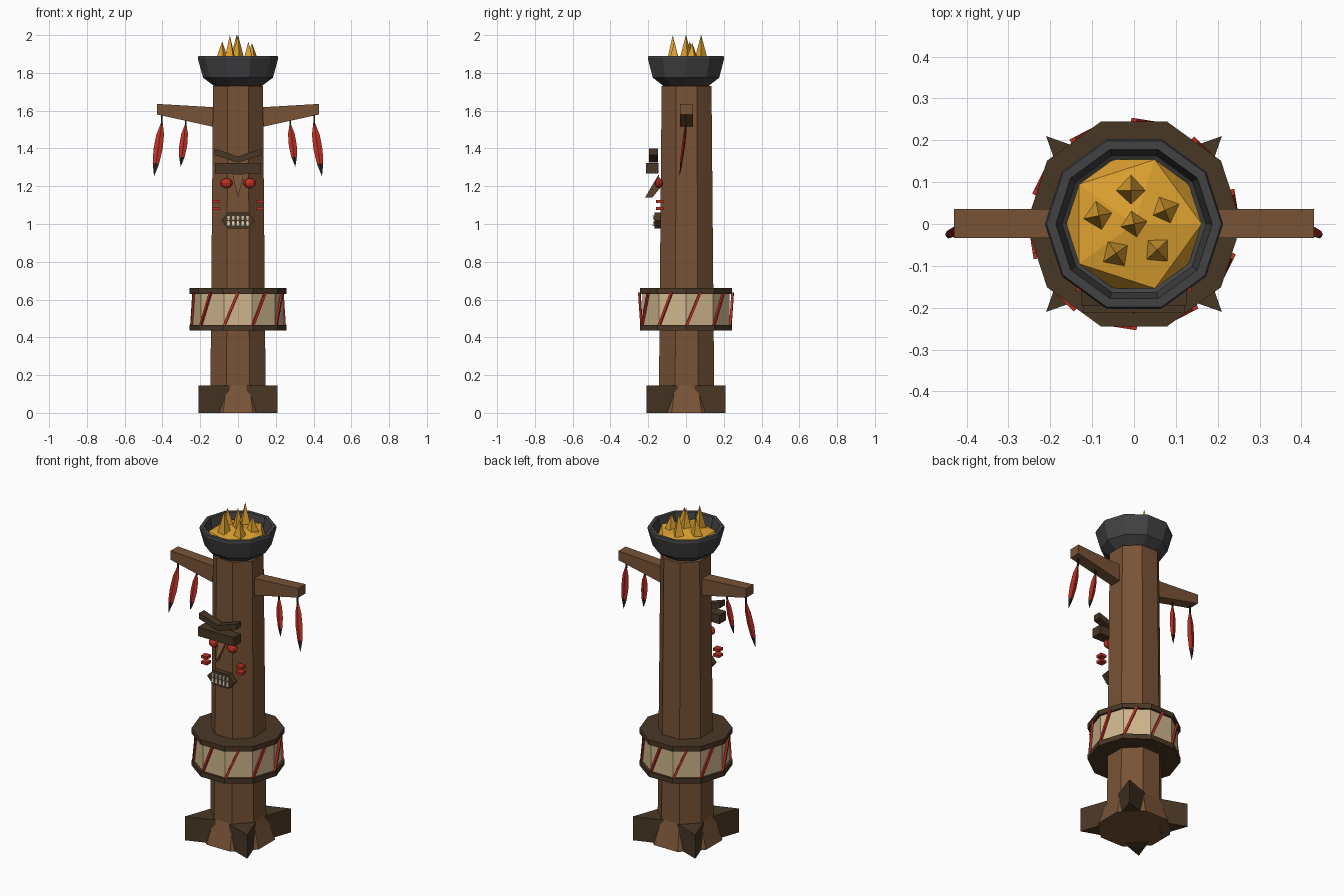
import bpy, math
from mathutils import Vector

if "Cube" in bpy.data.objects:
    bpy.data.objects.remove(bpy.data.objects["Cube"])


def material(name, r, g, b):
    m = bpy.data.materials.new(name)
    lin = [((c / 255 + 0.055) / 1.055) ** 2.4 for c in (r, g, b)]
    m.diffuse_color = (*lin, 1)
    m.use_nodes = True
    m.node_tree.nodes["Principled BSDF"].inputs["Base Color"].default_value = m.diffuse_color
    return m


WOOD = material("brown_wood", 120, 83, 54)
DARK = material("dark_wood", 73, 55, 37)
RED = material("red_paint", 190, 48, 36)
GOLD = material("golden_ember", 222, 162, 48)
IRON = material("charcoal_iron", 66, 66, 68)
HIDE = material("tan_hide", 206, 181, 140)
BLACK = material("feather_tip", 46, 36, 28)
BONE = material("bone", 216, 206, 178)


def mesh(name, verts, faces, *mats):
    me = bpy.data.meshes.new(name)
    me.from_pydata([tuple(v) for v in verts], [], faces)
    for m in mats:
        me.materials.append(m)
    ob = bpy.data.objects.new(name, me)
    bpy.context.collection.objects.link(ob)
    return ob


def lathe(name, rings, n, mat, phase=0.0, loc=(0, 0, 0)):
    """Stack of n-sided rings given as (radius, z), closed at both ends."""
    verts, faces = [], []
    for r, z in rings:
        for i in range(n):
            a = phase + math.tau * i / n
            verts.append((r * math.cos(a), r * math.sin(a), z))
    for k in range(len(rings) - 1):
        for i in range(n):
            j = (i + 1) % n
            faces.append((k * n + i, k * n + j, k * n + n + j, k * n + n + i))
    faces.append(tuple(reversed(range(n))))
    faces.append(tuple(range((len(rings) - 1) * n, len(rings) * n)))
    ob = mesh(name, verts, faces, mat)
    ob.location = loc
    return ob


def hull_box(name, end_a, end_b, *mats):
    """Solid between two matching four-point ends."""
    faces = [(3, 2, 1, 0), (4, 5, 6, 7)]
    faces += [(i, (i + 1) % 4, 4 + (i + 1) % 4, 4 + i) for i in range(4)]
    return mesh(name, list(end_a) + list(end_b), faces, *mats)


def box(name, x, y, z, mat):
    lo, hi = [[(x[0], y[0], h), (x[1], y[0], h), (x[1], y[1], h), (x[0], y[1], h)] for h in z]
    return hull_box(name, lo, hi, mat)


def fix_normals(ob):
    import bmesh
    bm = bmesh.new()
    bm.from_mesh(ob.data)
    bmesh.ops.recalc_face_normals(bm, faces=bm.faces)
    bm.to_mesh(ob.data)
    bm.free()


# Octagonal post with flared foot
c8 = math.cos(math.pi / 8)
lathe("post", [(0.192 / c8, 0), (0.146 / c8, 0.145), (0.132 / c8, 1.73)], 8, WOOD,
      math.pi / 8, (0, 0.003, 0))

# Wedge-shaped foot spurs on the diagonals
for k in range(4):
    a = math.pi / 4 + k * math.pi / 2
    out, side = Vector((math.cos(a), math.sin(a), 0)), Vector((-math.sin(a), math.cos(a), 0))
    tri = [out * 0.297, out * 0.14 + side * 0.075, out * 0.14 - side * 0.075]
    up = Vector((0, 0, 0.145))
    mesh("foot_spur", tri + [p + up for p in tri],
         [(2, 1, 0), (3, 4, 5), (0, 1, 4, 3), (1, 2, 5, 4), (2, 0, 3, 5)], DARK)

# Drum with two hoops and slanted lacing
lathe("drum_skin", [(0.243, 0.45), (0.243, 0.645)], 10, HIDE)
for z in (0.435, 0.63):
    lathe("drum_hoop", [(0.257, z), (0.257, z + 0.03)], 10, DARK)
for k in range(10):
    a = -math.pi / 2 + k * math.tau / 10
    ends = []
    for ang, z in ((a - math.pi / 10, 0.455), (a, 0.638)):
        p = Vector((0.247 * math.cos(ang), 0.247 * math.sin(ang), z))
        mid = a - math.pi / 20
        o = Vector((math.cos(mid), math.sin(mid), 0)) * 0.006
        t = Vector((-math.sin(mid), math.cos(mid), 0)) * 0.007
        ends.append([p + o - t, p + o + t, p - o + t, p - o - t])
    fix_normals(hull_box("drum_lacing", ends[0], ends[1], RED))

# Fire bowl with embers
lathe("fire_bowl", [(0.105, 1.715), (0.185, 1.775), (0.213, 1.878), (0.209, 1.89),
                    (0.187, 1.89), (0.172, 1.82), (0.12, 1.79)], 10, IRON)
bpy.ops.mesh.primitive_ico_sphere_add(subdivisions=1, radius=1, location=(0, 0, 1.835))
embers = bpy.context.object
embers.name = "ember_bed"
embers.scale = (0.181, 0.181, 0.055)
embers.data.materials.append(GOLD)
spikes = [(0, 0, 2.0, 0.2), (-0.007, 0.08, 2.0, 0.0), (0.074, 0.033, 1.957, 0.4),
          (0.055, -0.062, 1.965, 0.75), (-0.043, -0.07, 1.998, 0.6), (-0.084, 0.02, 1.965, 0.2)]
for x, y, z, turn in spikes:
    lathe("flame_spike", [(0.038, 1.86), (0.0005, z)], 4, GOLD, turn, (x, y, 0))

for s in (-1, 1):
    # Tapered side arm
    def end(x, z0, z1):
        return [(s * x, -0.033, z0), (s * x, 0.036, z0), (s * x, 0.036, z1), (s * x, -0.033, z1)]
    fix_normals(hull_box("side_arm", end(0.11, 1.51, 1.617), end(0.43, 1.58, 1.636), WOOD))

    # Hanging feathers: red spindle with dark tip, on a short cord
    for x0, x1, zt, zb, y1, w in ((0.403, 0.444, 1.535, 1.255, -0.034, 0.024),
                                  (0.277, 0.303, 1.525, 1.305, -0.025, 0.021)):
        box("feather_cord", (s * x0 - 0.004, s * x0 + 0.004), (-0.005, 0.003),
            (zt - 0.01, zt + 0.06), BLACK)
        verts, faces = [], []
        prof = ((0, 0.2), (0.22, 0.85), (0.5, 1.0), (0.77, 0.7), (1, 0.03))
        for t, f in prof:
            c = Vector((s * (x0 + (x1 - x0) * t), y1 * t, zt + (zb - zt) * t))
            verts += [c + Vector(d) * f for d in ((w, 0, 0), (0, 0.008, 0), (-w, 0, 0), (0, -0.008, 0))]
        for k in range(4):
            faces += [(4 * k + i, 4 * k + (i + 1) % 4, 4 * k + 4 + (i + 1) % 4, 4 * k + 4 + i)
                      for i in range(4)]
        faces += [(3, 2, 1, 0), (16, 17, 18, 19)]
        feather = mesh("feather", verts, faces, RED, BLACK)
        for p in feather.data.polygons:
            if p.center.z < zt + (zb - zt) * 0.78:
                p.material_index = 1
        fix_normals(feather)

    # Slanted brow halves
    def brow(x, z0, z1):
        return [(x, -0.195, z0), (x, -0.148, z0), (x, -0.148, z1), (x, -0.195, z1)]
    fix_normals(hull_box("slanted_brow", brow(0, 1.325, 1.357), brow(s * 0.125, 1.365, 1.4), DARK))

    # Eyes and cheek stripes
    bpy.ops.mesh.primitive_uv_sphere_add(segments=8, ring_count=6, radius=1,
                                         location=(s * 0.062, -0.143, 1.216))
    eye = bpy.context.object
    eye.name = "eye"
    eye.scale = (0.034, 0.022, 0.026)
    eye.data.materials.append(RED)
    for z in (1.083, 1.118):
        box("cheek_stripe", (s * 0.117 - 0.02, s * 0.117 + 0.02), (-0.16, -0.12),
            (z - 0.008, z + 0.008), RED)

# Straight brow
box("brow_bar", (-0.122, 0.122), (-0.212, -0.146), (1.268, 1.322), DARK)

# Wedge nose
fix_normals(mesh("nose", [(-0.03, -0.145, 1.262), (0.03, -0.145, 1.262), (0, -0.13, 1.2),
                          (0, -0.217, 1.14), (0, -0.178, 1.14)],
                 [(0, 1, 3), (0, 2, 1), (0, 3, 4, 2), (1, 2, 4, 3)], WOOD))

# Six-sided mouth with two rows of teeth
outline = [(-0.09, 1.018), (-0.052, 0.975), (0.052, 0.975), (0.09, 1.018), (0.052, 1.06), (-0.052, 1.06)]
fix_normals(mesh("mouth", [(x, y, z) for y in (-0.168, -0.136) for x, z in outline],
                 [tuple(range(6)), tuple(range(11, 5, -1))]
                 + [(i, 6 + i, 6 + (i + 1) % 6, (i + 1) % 6) for i in range(6)], DARK))
for k in range(5):
    x = (k - 2) * 0.025
    for z0, z1 in ((1.046, 1.02), (0.99, 1.016)):
        fix_normals(lathe("tooth", [(0.013, z0), (0.006, z1)], 4, BONE, math.pi / 4,
                          (x, -0.168, 0)))
